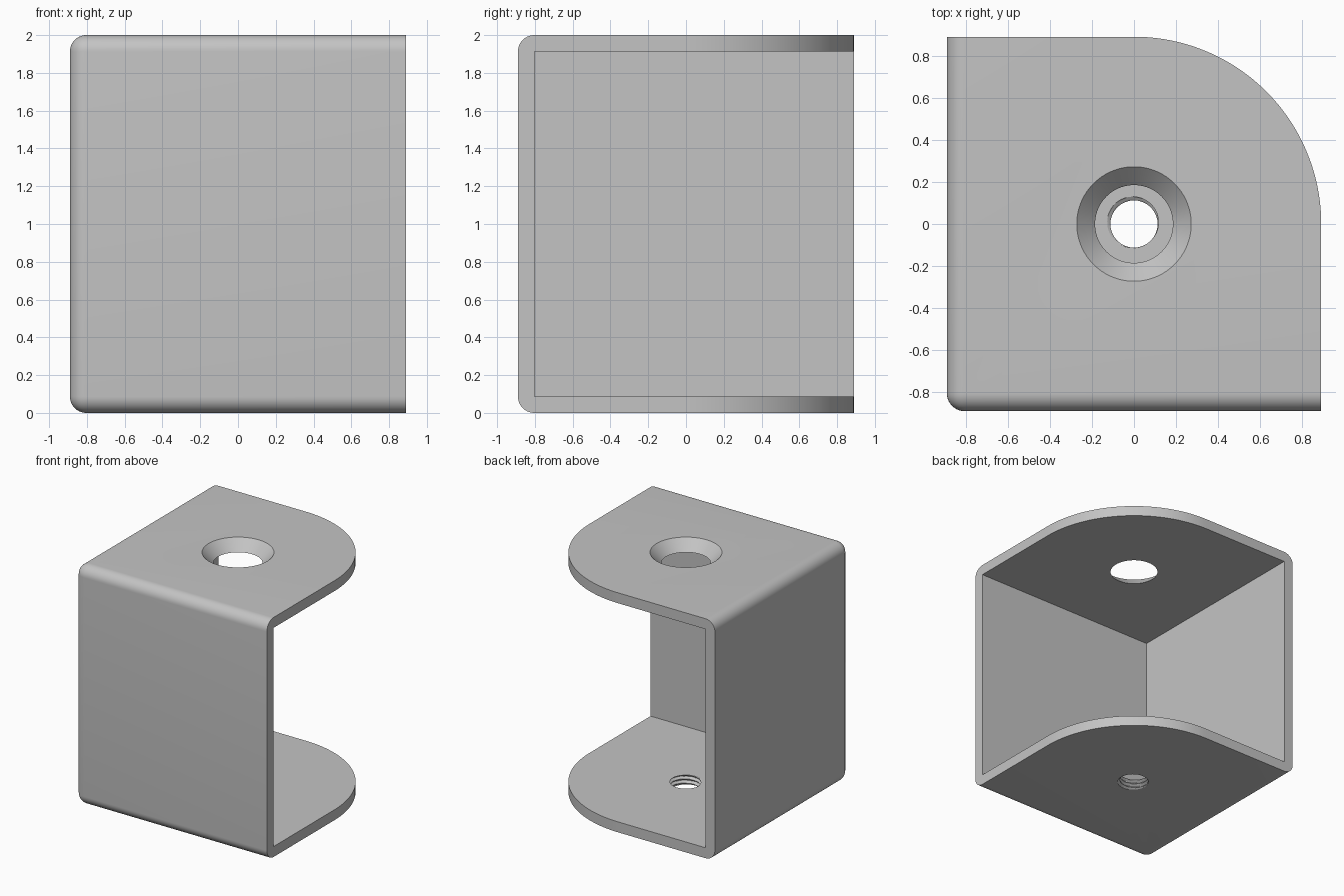
import bpy, bmesh, math

cube = bpy.data.objects.get("Cube")
if cube:
    bpy.data.objects.remove(cube, do_unlink=True)

H = 0.89       # half width and corner radius
TOP = 2.0
T = 0.087      # sheet thickness and outer bend radius

grey = bpy.data.materials.new("plain grey")
grey.use_nodes = True
colour = (0.55, 0.55, 0.55, 1)
grey.diffuse_color = colour
grey.node_tree.nodes["Principled BSDF"].inputs["Base Color"].default_value = colour


def make_object(name, bm):
    bmesh.ops.recalc_face_normals(bm, faces=bm.faces)
    mesh = bpy.data.meshes.new(name)
    bm.to_mesh(mesh)
    bm.free()
    mesh.materials.append(grey)
    obj = bpy.data.objects.new(name, mesh)
    bpy.context.collection.objects.link(obj)
    return obj


def stack(name, rings):
    """Closed solid from a list of equally long rings of points."""
    bm = bmesh.new()
    loops = [[bm.verts.new(p) for p in ring] for ring in rings]
    n = len(loops[0])
    for a, b in zip(loops, loops[1:]):
        for i in range(n):
            j = (i + 1) % n
            bm.faces.new((a[i], a[j], b[j], b[i]))
    bm.faces.new(loops[0][::-1])
    bm.faces.new(loops[-1])
    return make_object(name, bm)


def ring(z, radius, n=96):
    """Circle around the z axis; radius is a function of the angle."""
    angles = [math.tau * i / n for i in range(n)]
    return [(radius(a) * math.cos(a), radius(a) * math.sin(a), z) for a in angles]


# Bracket body: square outline with one large rounded corner
arc = [(H * math.cos(a), H * math.sin(a))
       for a in (math.pi / 2 * i / 48 for i in range(49))]
outline = [(-H, -H), (H, -H)] + arc + [(-H, H)]
bracket = stack("bracket", [[(x, y, z) for x, y in outline] for z in (0, TOP)])

# Round the bends around the two closed sides
bm = bmesh.new()
bm.from_mesh(bracket.data)
bends = [e for e in bm.edges
         if any(all(abs(v.co[k] + H) < 1e-4 for v in e.verts) for k in (0, 1))
         and not all(v.co.x > H - 1e-4 or v.co.y > H - 1e-4 for v in e.verts)]
bmesh.ops.bevel(bm, geom=bends, offset=T, offset_type='OFFSET', segments=10,
                profile=0.5, affect='EDGES', clamp_overlap=False)
bm.to_mesh(bracket.data)
bm.free()

# Cavity, open to the left and the back
lo, hi = -H + T, H + 0.3
square = [(lo, lo), (hi, lo), (hi, hi), (lo, hi)]
cavity = stack("cavity_cutter", [[(x, y, z) for x, y in square] for z in (T, TOP - T)])

# Countersunk hole in the top plate
R_IN, R_OUT = 0.185, 0.272
slope = (R_OUT - R_IN) / T
sink = stack("countersink_cutter",
             [ring(z, lambda a, r=R_IN + slope * (z - TOP + T): r)
              for z in (TOP - T - 0.02, TOP + 0.02)])

# Threaded hole in the bottom plate
PITCH, MINOR, MAJOR = 0.034, 0.112, 0.132


def thread_radius(z):
    def radius(a):
        phase = ((z - T) / PITCH - (a - 2.2) / math.tau) % 1
        wave = abs(2 * phase - 1)            # one at the groove, zero at the crest
        return MINOR + (MAJOR - MINOR) * min(1, max(0, 1.35 * wave - 0.2))
    return radius


LAYERS = 36
heights = [-0.02 + (T + 0.04) * i / LAYERS for i in range(LAYERS + 1)]
thread = stack("thread_cutter", [ring(z, thread_radius(z), 72) for z in heights])

# Cut everything out of the body
bpy.context.view_layer.objects.active = bracket
for cutter in (cavity, sink, thread):
    mod = bracket.modifiers.new(cutter.name, 'BOOLEAN')
    mod.operation = 'DIFFERENCE'
    mod.solver = 'EXACT'
    mod.object = cutter
    bpy.ops.object.modifier_apply(modifier=mod.name)
    bpy.data.objects.remove(cutter, do_unlink=True)

# Smooth bends, crisp plate edges
bpy.ops.object.select_all(action='DESELECT')
bracket.select_set(True)
bpy.ops.object.shade_smooth_by_angle(angle=math.radians(30))
